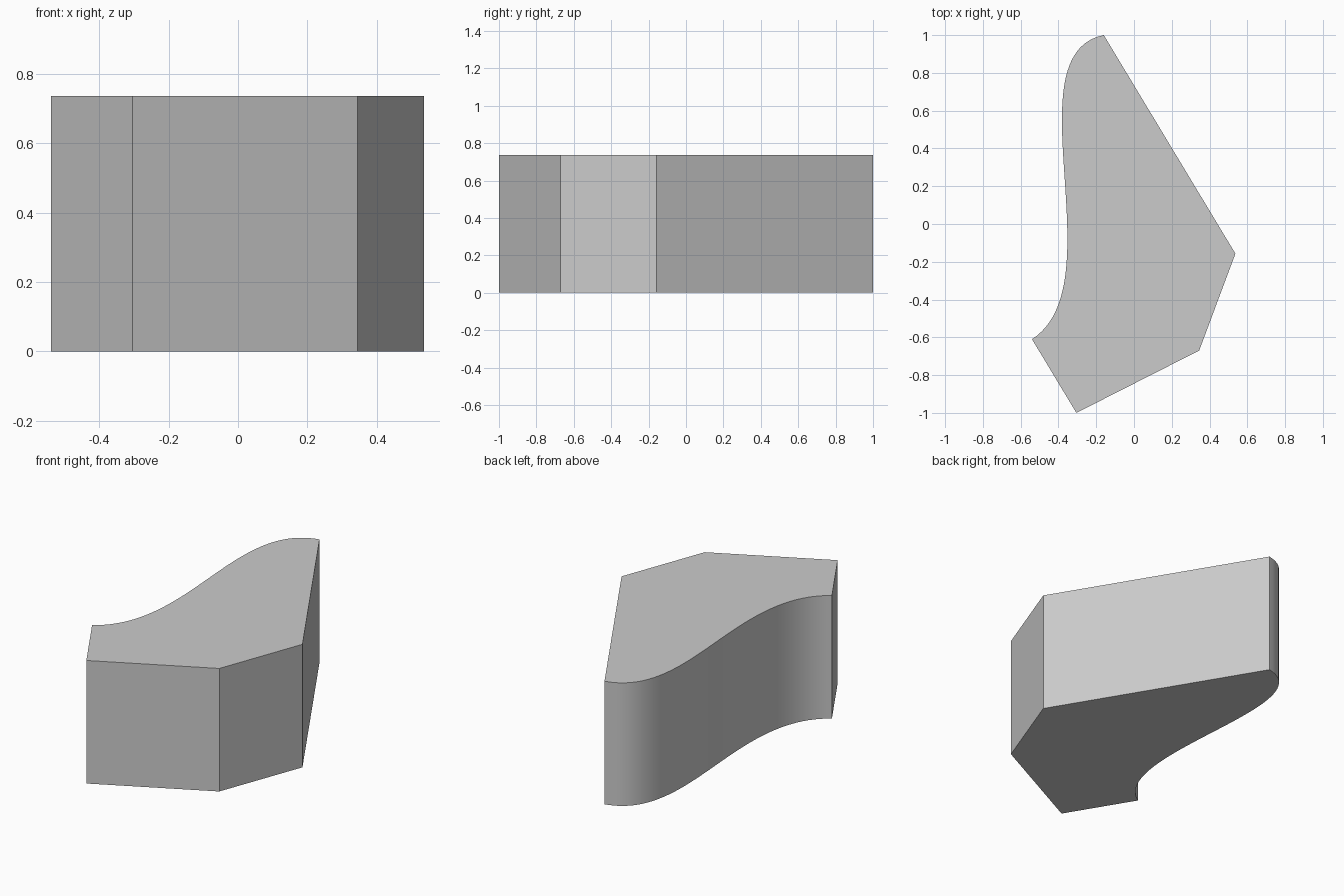
import bpy, bmesh, math
from mathutils import Vector
from mathutils.geometry import interpolate_bezier

cube = bpy.data.objects.get("Cube")
if cube:
    bpy.data.objects.remove(cube, do_unlink=True)

HEIGHT = 0.737

# Single flat grey
grey = bpy.data.materials.new("plain_grey")
grey.use_nodes = True
colour = (0.6, 0.6, 0.6, 1)
grey.diffuse_color = colour
grey.node_tree.nodes["Principled BSDF"].inputs["Base Color"].default_value = colour

# Outline: one S-shaped side, then straight sides
curve = interpolate_bezier(Vector((-0.16, 1.0)), Vector((-0.66, 0.9)),
                           Vector((-0.09, -0.32)), Vector((-0.54, -0.61)), 49)
corners = [(-0.305, -1.0), (0.345, -0.67), (0.537, -0.157)]
outline = [(p[0], p[1]) for p in curve] + corners

# Extrude the outline into a solid block
bm = bmesh.new()
base = bm.faces.new([bm.verts.new((x, y, 0)) for x, y in outline])
top = bmesh.ops.extrude_face_region(bm, geom=[base], use_keep_orig=True)
bmesh.ops.translate(bm, vec=(0, 0, HEIGHT),
                    verts=[g for g in top["geom"] if isinstance(g, bmesh.types.BMVert)])
bmesh.ops.recalc_face_normals(bm, faces=bm.faces)
mesh = bpy.data.meshes.new("curved_block")
bm.to_mesh(mesh)
bm.free()
mesh.materials.append(grey)
block = bpy.data.objects.new("curved_block", mesh)
bpy.context.collection.objects.link(block)

# Smooth the curved side, keep the corners sharp
bpy.ops.object.select_all(action='DESELECT')
block.select_set(True)
bpy.context.view_layer.objects.active = block
bpy.ops.object.shade_smooth_by_angle(angle=math.radians(25))
